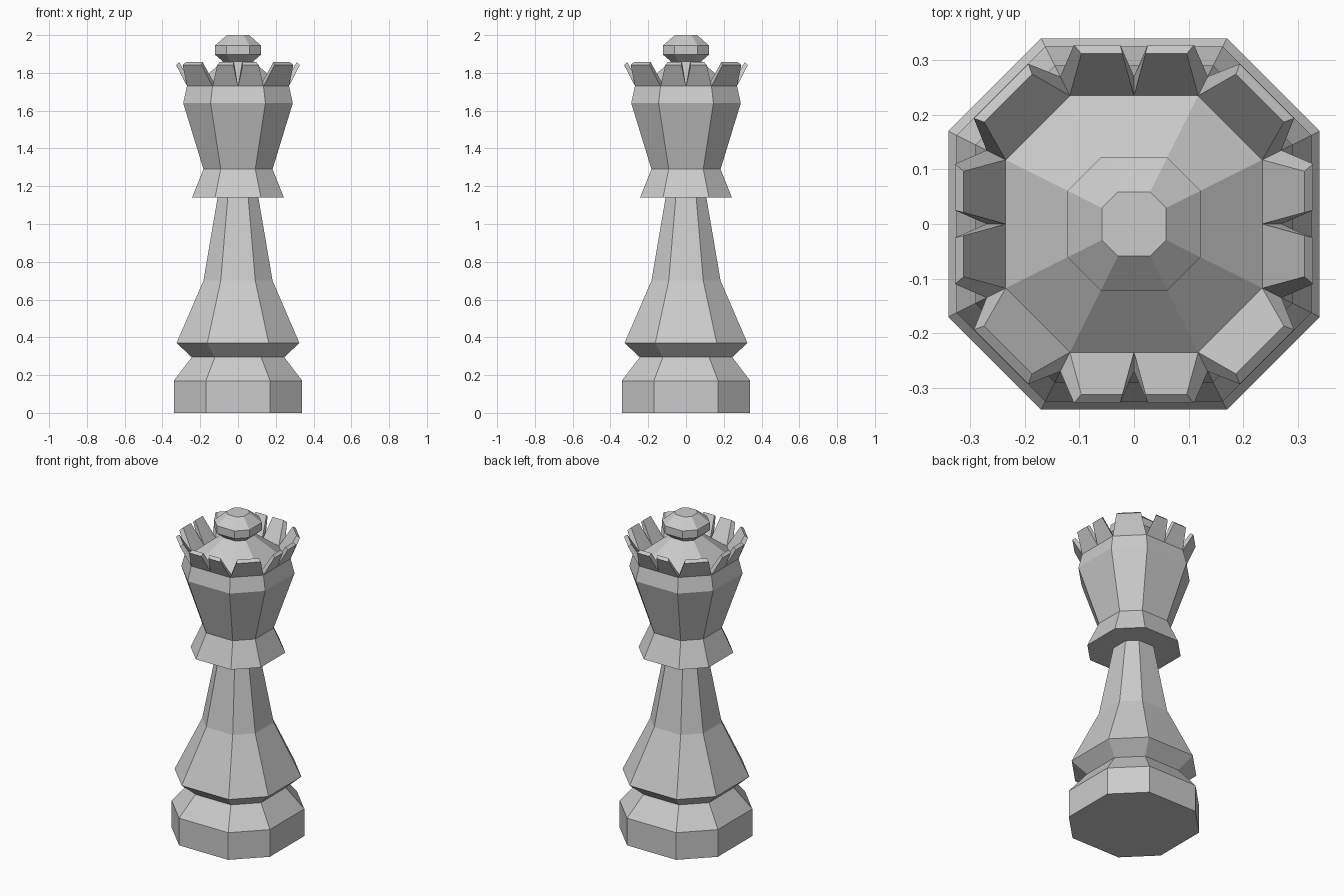
import bpy
from mathutils import Vector

if "Cube" in bpy.data.objects:
    bpy.data.objects.remove(bpy.data.objects["Cube"])


def octagon(h):
    # square with wide chamfered corners: sides end halfway along
    k = h / 2
    return [Vector(p) for p in ((h, -k), (h, k), (k, h), (-k, h),
                                (-h, k), (-h, -k), (-k, -h), (k, -h))]


def make_object(name, verts, faces):
    mesh = bpy.data.meshes.new(name)
    mesh.from_pydata(verts, [], faces)
    mesh.update()
    obj = bpy.data.objects.new(name, mesh)
    bpy.context.collection.objects.link(obj)
    return obj


def stack(name, profile):
    # closed solid from octagonal rings given as (half width, height)
    verts = [(p.x, p.y, z) for h, z in profile for p in octagon(h)]
    faces = [tuple(range(7, -1, -1))]
    for r in range(len(profile) - 1):
        a = r * 8
        for i in range(8):
            j = (i + 1) % 8
            faces.append((a + i, a + j, a + 8 + j, a + 8 + i))
    top = (len(profile) - 1) * 8
    faces.append(tuple(range(top, top + 8)))
    return make_object(name, verts, faces)


# Foot, flared skirt and tapering stem
stack("base_and_stem", [(0.34, 0), (0.34, 0.17), (0.245, 0.295), (0.325, 0.37),
                        (0.183, 0.70), (0.108, 1.14)])

# Collar and cup
stack("collar_and_cup", [(0.243, 1.14), (0.183, 1.29), (0.29, 1.64), (0.27, 1.73)])

# Sloped lid and top knob
stack("lid_and_knob", [(0.235, 1.73), (0.08, 1.86), (0.122, 1.897),
                       (0.122, 1.945), (0.059, 2.0)])


def rim_points(h):
    # octagon corners plus the middle of each straight side
    pts = []
    for i, p in enumerate(octagon(h)):
        pts.append(p)
        if i % 2 == 0:
            pts.append((p + octagon(h)[i + 1]) / 2)
    return pts


# Flared crown teeth: two on each straight side, one on each chamfer
inner, outer = rim_points(0.235), rim_points(0.27)
verts, faces = [], []
for i in range(12):
    j = (i + 1) % 12
    along = (inner[j] - inner[i]).normalized()
    out = Vector((along.y, -along.x))
    base = [inner[i], inner[j], outer[j], outer[i]]
    tops = [inner[i] + along * 0.021 + out * 0.077,
            inner[j] - along * 0.021 + out * 0.077,
            outer[j] - along * 0.025 + out * 0.058,
            outer[i] + along * 0.025 + out * 0.058]
    n = len(verts)
    verts += [(p.x, p.y, 1.73) for p in base]
    verts += [(p.x, p.y, z) for p, z in zip(tops, (1.857, 1.857, 1.842, 1.842))]
    faces += [tuple(n + k for k in f) for f in
              ((0, 1, 2, 3), (7, 6, 5, 4), (4, 5, 1, 0),
               (5, 6, 2, 1), (6, 7, 3, 2), (7, 4, 0, 3))]
make_object("crown_teeth", verts, faces)
